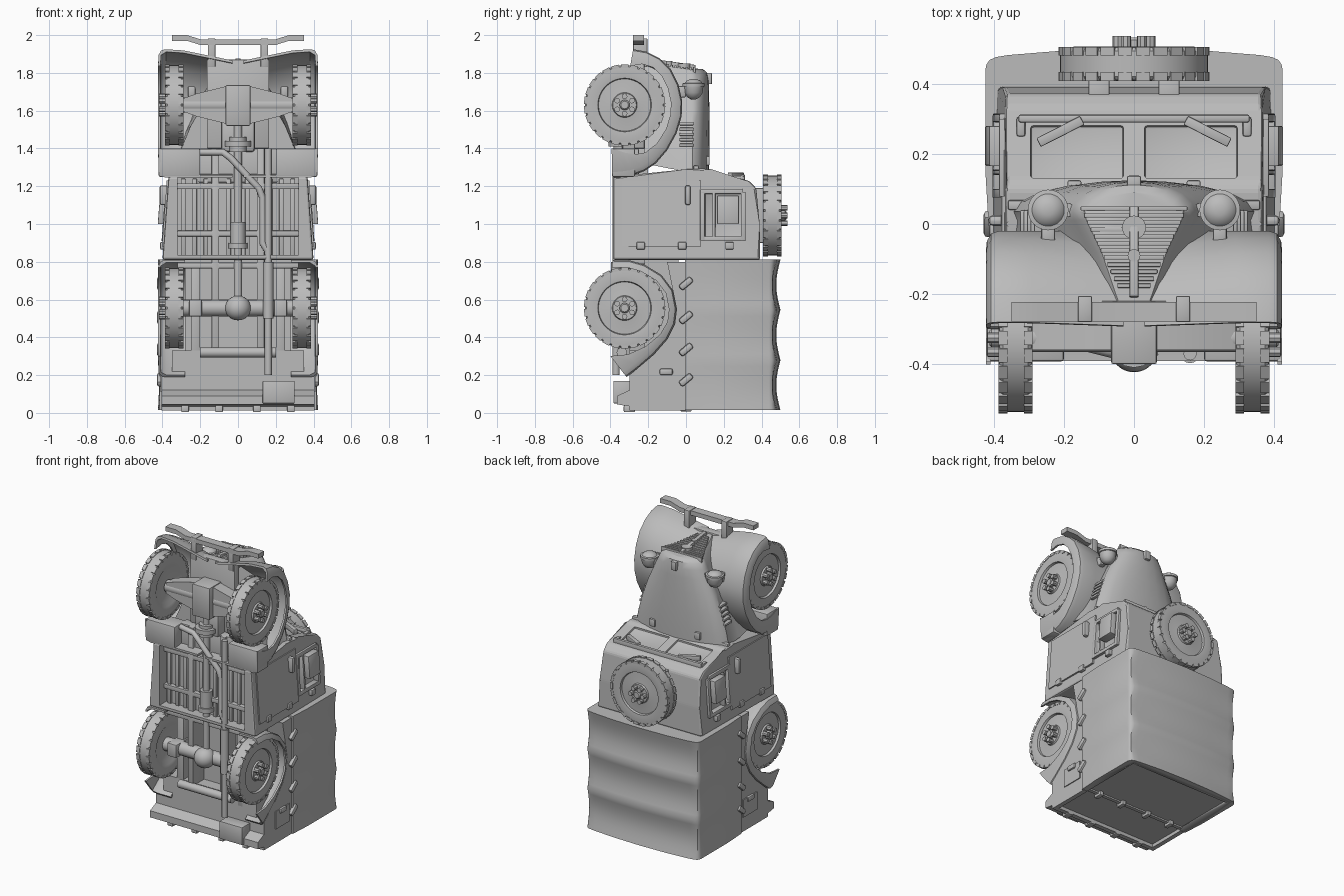
import bpy
import bmesh
from math import radians, sin, cos, pi, hypot
from mathutils import Matrix, Vector

default_cube = bpy.data.objects.get("Cube")
if default_cube:
    bpy.data.objects.remove(default_cube, do_unlink=True)

paint = bpy.data.materials.new("plain_grey")
paint.use_nodes = True
GREY = (.5, .5, .5, 1)
paint.diffuse_color = GREY
paint.node_tree.nodes["Principled BSDF"].inputs["Base Color"].default_value = GREY


# ---------- helpers ----------
def finish(name, bm, mirror=False, helper=False):
    """Turn a bmesh into a shaded object, optionally mirrored across x = 0."""
    bmesh.ops.recalc_face_normals(bm, faces=bm.faces[:])
    mesh = bpy.data.meshes.new(name)
    bm.to_mesh(mesh)
    bm.free()
    mesh.materials.append(paint)
    for face in mesh.polygons:
        face.use_smooth = not helper
    mesh.set_sharp_from_angle(angle=radians(35))
    obj = bpy.data.objects.new(name, mesh)
    bpy.context.scene.collection.objects.link(obj)
    if mirror:
        obj.modifiers.new("Mirror", 'MIRROR')
    if helper:
        obj.hide_render = True
        obj.hide_viewport = True
        obj.display_type = 'WIRE'
    return obj


def bevel_all(bm, width):
    if width:
        bmesh.ops.bevel(bm, geom=bm.edges[:], offset=width, segments=2,
                        profile=.5, affect='EDGES')


def add_box(bm, xs, ys, zs, tilt=Matrix()):
    """Box spanning three ranges, turned about its own centre."""
    mid = Vector([sum(r) / 2 for r in (xs, ys, zs)])
    size = [abs(r[1] - r[0]) for r in (xs, ys, zs)]
    bmesh.ops.create_cube(bm, size=1, matrix=Matrix.Translation(mid) @ tilt @ Matrix.Diagonal((*size, 1)))


def box(name, xs, ys, zs, bevel=0, mirror=False, tilt=Matrix(), helper=False):
    bm = bmesh.new()
    add_box(bm, xs, ys, zs, tilt)
    bevel_all(bm, bevel)
    return finish(name, bm, mirror, helper)


def add_loft(bm, rings):
    rows = [[bm.verts.new(p) for p in ring] for ring in rings]
    count = len(rows[0])
    for a, b in zip(rows, rows[1:]):
        for i in range(count):
            j = (i + 1) % count
            bm.faces.new((a[i], a[j], b[j], b[i]))
    bm.faces.new(rows[0])
    bm.faces.new(rows[-1][::-1])


def loft(name, rings, mirror=False, bevel=0):
    bm = bmesh.new()
    add_loft(bm, rings)
    bevel_all(bm, bevel)
    return finish(name, bm, mirror)


def prism(name, half_width, profile, bevel=0):
    """Flat-shaded side profile of (y, z) points extruded across the width."""
    obj = loft(name, [[(x, y, z) for y, z in profile] for x in (-half_width, half_width)], bevel=bevel)
    obj.data.shade_flat()
    return obj


def add_lathe(bm, profile, matrix, sides=32):
    """Turn (height, radius) pairs around the local z axis."""
    add_loft(bm, [[matrix @ Vector((r * cos(2 * pi * i / sides), r * sin(2 * pi * i / sides), h))
                   for i in range(sides)] for h, r in profile])


def lathe(name, profile, matrix, sides=32, mirror=False):
    bm = bmesh.new()
    add_lathe(bm, profile, matrix, sides)
    return finish(name, bm, mirror)


def rod(name, start, end, radius, sides=16, mirror=False):
    start, end = Vector(start), Vector(end)
    turn = (end - start).to_track_quat('Z', 'Y').to_matrix().to_4x4()
    return lathe(name, [(0, radius), ((end - start).length, radius)],
                 Matrix.Translation(start) @ turn, sides, mirror)


def pipe(name, points, radius):
    curve = bpy.data.curves.new(name, 'CURVE')
    curve.dimensions = '3D'
    curve.bevel_depth = radius
    curve.use_fill_caps = True
    line = curve.splines.new('POLY')
    line.points.add(len(points) - 1)
    for point, co in zip(line.points, points):
        point.co = (*co, 1)
    curve.materials.append(paint)
    bpy.context.scene.collection.objects.link(bpy.data.objects.new(name, curve))


def cut(obj, cutter):
    mod = obj.modifiers.new("Cut", 'BOOLEAN')
    mod.object = cutter
    mod.solver = 'EXACT'


def taper(obj):
    """Narrow cab parts toward the bonnet and the roof."""
    for v in obj.data.vertices:
        v.co.x *= 1 - .18 * (v.co.z - .81) - max(0, v.co.y - .3) * .3
    return obj


# ---------- wheels ----------
def wheel(name, centre, turn):
    place = Matrix.Translation(centre) @ turn
    bm = bmesh.new()
    tyre = [(-.03, .11), (-.045, .135), (-.049, .17), (-.046, .203), (-.036, .211), (.036, .211),
            (.046, .203), (.049, .17), (.046, .142), (.032, .138), (.034, .1), (.038, .066), (.048, .062)]
    add_lathe(bm, tyre, place, 52)
    add_lathe(bm, [(.03, .027), (.068, .027), (.075, .02)], place, 16)
    for i in range(6):
        spot = Matrix.Rotation(i * pi / 3, 4, 'Z') @ Matrix.Translation((.046, 0, 0))
        add_lathe(bm, [(.03, .015), (.08, .015)], place @ spot, 8)
    lugs = 26
    for i in range(lugs):
        for side in (-1, 1):
            spin = Matrix.Rotation(2 * pi * i / lugs, 4, 'Z')
            block = Matrix.Translation((.206, 0, side * .036)) @ Matrix.Diagonal((.018, .04, .025, 1))
            bmesh.ops.create_cube(bm, size=1, matrix=place @ spin @ block)
    return finish(name, bm)


FRONT_Z, REAR_Z, AXLE_Y = 1.63, .555, -.325
for side, label in ((1, "left"), (-1, "right")):
    outward = Matrix.Rotation(side * pi / 2, 4, 'Y')
    wheel("front_wheel_" + label, (side * .338, AXLE_Y, FRONT_Z), outward)
    wheel("rear_wheel_" + label, (side * .338, AXLE_Y, REAR_Z), outward)
wheel("spare_wheel", (0, .457, 1.045), Matrix.Rotation(-pi / 2, 4, 'X'))
box("spare_wheel_bracket", (.07, .13), (.34, .42), (.9, 1.19), .005, True)


# ---------- mudguards ----------
def mudguard(name, path, inner, wheel_z, dip_at):
    """Sweep a lipped section along (y, z, lip depth) points, dipping toward the middle."""
    rings = []
    for i, (y, z, lip) in enumerate(path):
        a, b = path[max(i - 1, 0)], path[min(i + 1, len(path) - 1)]
        ty, tz = b[0] - a[0], b[1] - a[1]
        length = hypot(ty, tz)
        ny, nz = tz / length, -ty / length
        if ny * (y - AXLE_Y) + nz * (z - wheel_z) < 0:
            ny, nz = -ny, -nz
        dip = dip_at(z)
        section = [(inner, dip), (inner + .1, dip * .65), (.29, dip * .1), (.385, 0), (.408, .007), (.42, .03),
                   (.423, lip), (.41, lip), (.408, .032), (.38, .014), (.29, dip * .1 + .014),
                   (inner + .1, dip * .65 + .014), (inner, dip + .014)]
        rings.append([(x, y - ny * d, z - nz * d) for x, d in section])
    loft(name, rings, mirror=True)


mudguard("front_mudguard", [(-.28, 1.925, .09), (-.21, 1.913, .07), (-.14, 1.878, .06), (-.08, 1.82, .06),
         (-.04, 1.74, .06), (-.02, 1.65, .06), (-.023, 1.57, .06), (-.05, 1.48, .06), (-.1, 1.39, .065),
         (-.16, 1.32, .08), (-.22, 1.28, .1), (-.29, 1.255, .125), (-.35, 1.247, .145), (-.39, 1.246, .155)],
         .03, FRONT_Z, lambda z: min(.06, max(0, z - 1.65) * .3))
box("mudguard_foot", (.2, .42), (-.392, -.27), (1.25, 1.4), .008, True)
mudguard("rear_mudguard", [(-.39, .81, .04), (-.3, .808, .04), (-.22, .785, .04), (-.13, .73, .04),
         (-.07, .65, .04), (-.05, .55, .04), (-.06, .47, .04), (-.1, .39, .045), (-.17, .31, .06),
         (-.25, .24, .09), (-.315, .19, .14)], .28, REAR_Z, lambda z: 0)

# ---------- cab ----------
cab = taper(prism("cab", .4, [(-.385, .81), (-.385, 1.25), (0, 1.29), (.1, 1.295), (.125, 1.28),
                              (.335, 1.228), (.372, 1.19), (.39, 1), (.392, .81)], .012))
cut(cab, box("underside_cutter", (-.32, .32), (-.5, -.31), (.835, 1.4), helper=True))
slope = Matrix.Rotation(radians(-14), 4, 'X')
cut(cab, box("windscreen_cutter", (.03, .295), (.13, .285), (1.247, 1.287), .008, True, slope, True))
cut(cab, box("side_window_cutter", (.365, .5), (.1, .3), (.93, 1.17), .01, True, helper=True))
taper(box("door", (.38, .408), (-.34, .08), (.88, 1.23), 0, True))
for label, ys, zs in (("front", (.08, .3), (1.16, 1.185)), ("rear", (.08, .31), (.91, .935)),
                      ("lower", (.075, .1), (.91, 1.185)), ("upper", (.29, .315), (.91, 1.17)),
                      ("divider", (.14, .155), (.93, 1.17))):
    taper(box("side_window_frame_" + label, (.37, .412), ys, zs, .003, True))
taper(box("side_window_vent", (.37, .44), (.165, .28), (1.0, 1.15), .004, True))
box("door_handle", (.36, .415), (-.005, .025), (1.1, 1.205), .012, True)
for y in (-.24, -.02, .23):
    box("door_hinge", (.37, .412), (y - .022, y + .022), (.865, .905), .006, True)
box("windscreen_visor", (-.33, .33), (.29, .312), (1.22, 1.262), .006)
box("visor_end", (.31, .335), (.25, .305), (1.2, 1.255), .006, True)
box("wiper", (.14, .28), (.25, .278), (1.24, 1.272), .004, True, Matrix.Rotation(radians(-27), 4, 'Z'))
box("cowl_edge", (-.36, .36), (.04, .068), (1.27, 1.31), .006)

# ---------- bonnet, grille and lamps ----------
def nose_lean(y):
    """How far the nose moves forward below the lamps."""
    return max(0, -.02 - y) * .2


rings = []
for z, wide, low, top in ((1.28, .345, .34, .122), (1.36, .33, .3, .124), (1.48, .295, .25, .125),
                          (1.6, .25, .18, .124), (1.7, .203, .12, .122), (1.76, .175, .08, .12),
                          (1.8, .158, .06, .112), (1.82, .14, .045, .09)):
    half = [(low, -.22), ((wide + low) * .5, -.08), (wide * .97, .01), (wide, .035), (wide * .95, top - .06),
            (wide * .8, top - .034), (wide * .58, top - .015), (wide * .3, top - .004)]
    half = [(x, y, z + nose_lean(y)) for x, y in half]
    rings.append(half + [(0, top, z)] + [(-x, y, h) for x, y, h in half[::-1]])
loft("bonnet", rings)
box("bonnet_catch", (-.02, .02), (.1, .138), (1.74, 1.8), .006)
for i in range(12):
    y = .045 - i * .02
    reach = .152 - .0095 * i
    front = 1.832 + nose_lean(y)
    box("grille_bar", (-reach, reach), (y - .007, y + .005), (front - .045, front), .002)
box("grille_centre_strip", (-.013, .013), (-.21, .05), (1.83, 1.86), .004, tilt=Matrix.Rotation(radians(-8), 4, 'X'))
for y, radius in ((-.01, .034), (-.09, .018)):
    rod("grille_disc", (0, y, 1.8), (0, y, 1.85 + nose_lean(y)), radius, 24)
for i in range(5):
    z = 1.41 + i * .028
    reach = .32 - i * .01
    box("bonnet_louvre", (reach - .06, reach + .005), (-.035, .04), (z, z + .016), .005, True)
box("bonnet_hinge", (.15, .19), (.095, .125), (1.31, 1.36), .006, True)
lathe("headlamp", [(-.055, .012), (-.045, .032), (-.02, .048), (.012, .052), (.014, .058), (.03, .058),
                   (.032, .046), (.044, .036), (.052, .015)], Matrix.Translation((.245, .04, 1.715)), mirror=True)
box("headlamp_stem", (.225, .265), (-.06, 0), (1.67, 1.73), .008, True)
rod("side_lamp", (.19, .04, 1.69), (.19, .04, 1.74), .02, mirror=True)

# ---------- bumper ----------
bumper_line = [(-.35, 1.985), (-.27, 1.985), (-.2, 1.963), (.2, 1.963), (.27, 1.985), (.35, 1.985)]
loft("front_bumper", [[(x, y, z + d) for y, d in ((-.28, -.015), (-.222, -.015), (-.222, .015), (-.28, .015))]
                      for x, z in bumper_line])
box("bumper_bracket", (.12, .16), (-.28, -.205), (1.83, 1.982), .004, True)
box("front_apron", (-.165, .165), (-.275, -.22), (1.4, 1.87), .005)

# ---------- load bed and canvas ----------
bed = prism("load_bed", .405, [(0, .012), (-.3, .012), (-.3, .035), (-.365, .045), (-.365, .09), (-.3, .12),
                               (-.3, .2), (-.17, .31), (-.1, .39), (-.06, .47), (-.05, .55), (-.07, .65),
                               (-.1, .8), (0, .8)])
rings = []
for i in range(25):
    z = .014 + i * .0332
    sag = .022 * abs(sin(pi * i / 8))
    half = [(.415, -.005), (.424 - sag / 4, .15), (.424 - sag / 3, .44), (.421 - sag / 3, .455 - sag / 3),
            (.412 - sag / 4, .468 - sag / 2), (.395, .476 - sag * .8), (.36, .482 - sag), (.2, .495 - sag)]
    rings.append([(x, y, z) for x, y in half] + [(0, .5 - sag, z)] + [(-x, y, z) for x, y in half[::-1]])
canvas = loft("canvas_cover", rings)
recess = box("tail_recess_cutter", (-.375, .375), (-.27, .44), (-.1, .035), helper=True)
cut(bed, recess)
cut(canvas, recess)
box("tailgate_rail", (-.38, .38), (-.012, .012), (.025, .045))
for x in (.1, .28):
    box("tailgate_hook", (x - .015, x + .015), (-.03, .03), (.008, .045), .006, True)
    box("tailgate_hinge", (x - .02, x + .02), (-.33, -.27), (.004, .04), .006, True)
for z in (.175, .335, .505, .685):
    box("canvas_toggle", (.4, .43), (-.04, .04), (z - .018, z + .018), .012, True,
        Matrix.Rotation(radians(40), 4, 'X'))
box("storage_lid", (.4, .411), (-.18, -.03), (.11, .23), 0, True)
box("storage_handle", (.4, .422), (-.14, -.07), (.2, .235), .01, True)
box("number_plate_box", (.13, .3), (-.385, -.29), (.05, .17), .005)

# ---------- underside ----------
box("tail_floor", (-.35, .35), (-.3, -.1), (.1, .33))
box("bed_underside", (-.28, .28), (-.22, -.04), (.3, .82))
box("frame_rail", (.1, .14), (-.34, -.2), (.3, 1.4), .004, True)
box("leaf_spring", (.2, .25), (-.3, -.2), (.26, .79), .006, True)
box("leaf_spring_clamp", (.19, .26), (-.39, -.25), (.51, .6), .008, True)
for z in (.78, .95, 1.2):
    box("frame_cross_member", (-.32, .32), (-.34, -.25), (z - .015, z + .015), .003)
for x in (.05, .17, .23, .29):
    box("floor_rib", (x - .012, x + .012), (-.325, -.27), (.82, 1.24), .004, True)
box("toe_board", (-.21, .21), (-.32, -.25), (1.22, 1.4), .006)
box("gearbox", (-.09, .09), (-.34, -.1), (1.38, 1.56), .02)
rod("tail_cross_tube", (-.2, -.34, .32), (.2, -.34, .32), .027)
rod("drive_shaft", (0, -.34, .55), (0, -.34, 1.7), .022)
for low, high, radius in ((.87, .9, .05), (.9, 1.01, .04), (1.38, 1.46, .045), (1.41, 1.44, .07)):
    rod("shaft_joint", (0, -.34, low), (0, -.34, high), radius)
rod("rear_axle", (-.31, AXLE_Y, REAR_Z), (.31, AXLE_Y, REAR_Z), .045)
lathe("rear_differential", [(-.065 * cos(i * pi / 12), .003 + .065 * sin(i * pi / 12)) for i in range(13)],
      Matrix.Translation((0, AXLE_Y - .03, REAR_Z)))
rod("front_axle", (-.3, AXLE_Y, FRONT_Z), (.3, AXLE_Y, FRONT_Z), .04)
loft("front_axle_beam", [[(x, y, FRONT_Z + d) for y, d in ((-.36, -h), (-.28, -h), (-.28, h), (-.36, h))]
                         for x, h in ((-.29, .035), (-.22, .06), (-.06, .1), (.06, .1), (.22, .06), (.29, .035))])
box("front_axle_mount", (-.065, .065), (-.4, -.2), (1.52, 1.735), .006)
pipe("exhaust_pipe", [(-.2, -.33, 1.38), (-.08, -.36, 1.38), (-.04, -.37, 1.35), (.11, -.37, 1.19),
                      (.13, -.37, 1.14), (.13, -.37, .9), (.155, -.37, .86)], .018)
pipe("tail_pipe", [(.16, -.37, .2), (.16, -.37, 1.4)], .019)
rod("silencer", (.16, -.37, .5), (.16, -.37, .8), .027)
